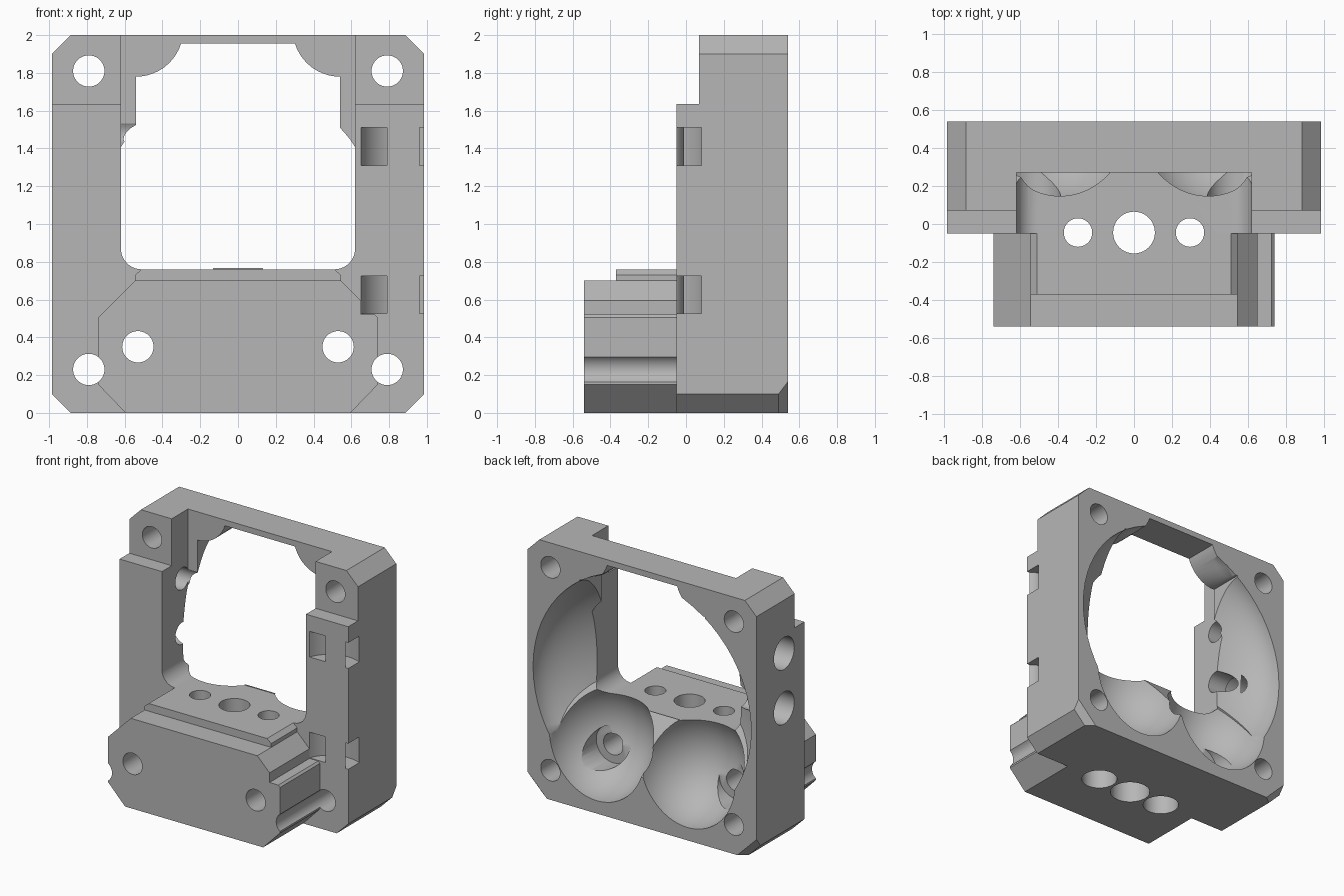
import bpy, bmesh, math
from mathutils import Vector, Matrix

old = bpy.data.objects.get("Cube")
if old:
    bpy.data.objects.remove(old)

grey = bpy.data.materials.new("matte grey")
grey.use_nodes = True
COLOUR = (0.47, 0.47, 0.47, 1)
grey.diffuse_color = COLOUR
grey.node_tree.nodes["Principled BSDF"].inputs["Base Color"].default_value = COLOUR


def make(name, bm):
    bmesh.ops.recalc_face_normals(bm, faces=bm.faces)
    mesh = bpy.data.meshes.new(name)
    bm.to_mesh(mesh)
    bm.free()
    mesh.materials.append(grey)
    obj = bpy.data.objects.new(name, mesh)
    bpy.context.collection.objects.link(obj)
    return obj


def prism(points, y0, y1):
    """Extrude an (x, z) outline along y."""
    bm = bmesh.new()
    face = bm.faces.new([bm.verts.new((x, y0, z)) for x, z in points])
    out = bmesh.ops.extrude_face_region(bm, geom=[face])
    verts = [v for v in out["geom"] if isinstance(v, bmesh.types.BMVert)]
    bmesh.ops.translate(bm, verts=verts, vec=(0, y1 - y0, 0))
    return bm


def mirrored(half):
    """Close a right-hand outline with its mirror image."""
    return half + [(-x, z) for x, z in reversed(half)]


def box(x0, x1, y0, y1, z0, z1):
    return prism([(x0, z0), (x1, z0), (x1, z1), (x0, z1)], y0, y1)


def rod(start, end, radius):
    """Solid cylinder between two points."""
    a, b = Vector(start), Vector(end)
    turn = (b - a).to_track_quat("Z", "Y").to_matrix().to_4x4()
    bm = bmesh.new()
    bmesh.ops.create_cone(bm, cap_ends=True, segments=40, radius1=radius, radius2=radius,
                          depth=(b - a).length, matrix=Matrix.Translation((a + b) / 2) @ turn)
    return bm


def ellipsoid(centre, radii):
    bm = bmesh.new()
    bmesh.ops.create_uvsphere(bm, u_segments=64, v_segments=32, radius=1,
                              matrix=Matrix.Translation(centre) @ Matrix.Diagonal((*radii, 1)))
    return bm


def arc(cx, cz, r, a0, a1, n=10):
    steps = [math.radians(a0 + (a1 - a0) * i / n) for i in range(n + 1)]
    return [(cx + r * math.cos(a), cz + r * math.sin(a)) for a in steps]


def combine(target, bm, operation="DIFFERENCE"):
    tool = make("tool", bm)
    tool.hide_render = True
    mod = target.modifiers.new("cut", "BOOLEAN")
    mod.operation, mod.solver, mod.object = operation, "EXACT", tool
    graph = bpy.context.evaluated_depsgraph_get()
    mesh = bpy.data.meshes.new_from_object(target.evaluated_get(graph))
    target.modifiers.clear()
    target.data = mesh
    bpy.data.objects.remove(tool)


# Chamfered frame, with its lower back corners trimmed a little more
bm = prism(mirrored([(0.885, 0), (0.985, 0.1), (0.985, 1.9), (0.885, 2)]), -0.05, 0.54)
for side in (-1, 1):
    bmesh.ops.bisect_plane(bm, geom=bm.verts[:] + bm.edges[:] + bm.faces[:],
                           plane_co=(side * 0.985, 0.49, 0.1),
                           plane_no=(side, 1.3, -1), clear_outer=True)
    bmesh.ops.holes_fill(bm, edges=[e for e in bm.edges if e.is_boundary])
frame = make("mount_frame", bm)

# Front block and the raised ledge on top of it
combine(frame, prism(mirrored([(0.595, 0), (0.74, 0.15), (0.74, 0.505), (0.545, 0.7)]),
                     -0.54, 0.02), "UNION")
combine(frame, prism(mirrored([(0.545, 0.65), (0.545, 0.73), (0.51, 0.76)]),
                     -0.37, 0.01), "UNION")
combine(frame, box(0.65, 0.8, -0.6, -0.05, 0.52, 0.75))

# Step at the top of the front, and the pocket open at front and top
combine(frame, box(-1.1, 1.1, -0.2, 0.07, 1.635, 2.1))
combine(frame, prism(mirrored(arc(0.51, 0.87, 0.11, -90, 0) + [(0.62, 2.1)]), -0.06, 0.27))

# Window through the back wall with rounded shoulders
shoulder = arc(0.54, 2.03, 0.25, 270, 197.5)
combine(frame, prism(mirrored([(0.54, 1)] + shoulder), 0.1, 0.7))

# Round bowl in the back, ending on a sloping ridge
bm = ellipsoid((0, 0.545, 1), (0.94, 0.45, 0.94))
bmesh.ops.bisect_plane(bm, geom=bm.verts[:] + bm.edges[:] + bm.faces[:],
                       plane_co=(0, 0.275, 0.76), plane_no=(0, -0.31, -0.22), clear_outer=True)
bmesh.ops.holes_fill(bm, edges=[e for e in bm.edges if e.is_boundary])
combine(frame, bm)

for side in (-1, 1):
    # Lower lobes of the bowl
    combine(frame, ellipsoid((side * 0.39, 0.545, 0.55), (0.41, 0.45, 0.45)))
    # Screw holes from front to back, the inner pair with a recess
    for x, z in ((0.79, 1.81), (0.79, 0.23), (0.53, 0.35)):
        combine(frame, rod((side * x, -0.7, z), (side * x, 0.7, z), 0.083))
    combine(frame, rod((side * 0.53, 0.14, 0.35), (side * 0.53, 0.6, 0.35), 0.145))

# Vertical holes, wider from below
for x, top, bottom in ((-0.295, 0.075, 0.13), (0, 0.11, 0.145), (0.295, 0.075, 0.13)):
    combine(frame, rod((x, -0.045, -0.1), (x, -0.045, 0.9), top))
    combine(frame, rod((x, -0.045, -0.1), (x, -0.045, 0.25), bottom))

# Stepped holes through one side wall
for z in (1.485, 1.06):
    combine(frame, rod((-1.1, 0.2, z), (-0.5, 0.2, z), 0.085))
    combine(frame, rod((-1.1, 0.2, z), (-0.78, 0.2, z), 0.125))

# Curved tie slots around the other front corner
for z in (0.525, 1.31):
    ring = rod((0.875, -0.125, z), (0.875, -0.125, z + 0.2), 0.235)
    slot = make("slot", ring)
    combine(slot, rod((0.875, -0.125, z - 0.1), (0.875, -0.125, z + 0.3), 0.115))
    combine(slot, box(0.5, 1.2, -0.5, -0.055, z - 0.1, z + 0.3))
    bm = bmesh.new()
    bm.from_mesh(slot.data)
    bpy.data.objects.remove(slot)
    combine(frame, bm)

# Smooth the curved surfaces and keep the edges crisp
bpy.ops.object.select_all(action="DESELECT")
frame.select_set(True)
bpy.context.view_layer.objects.active = frame
bpy.ops.object.shade_smooth_by_angle(angle=math.radians(30))
